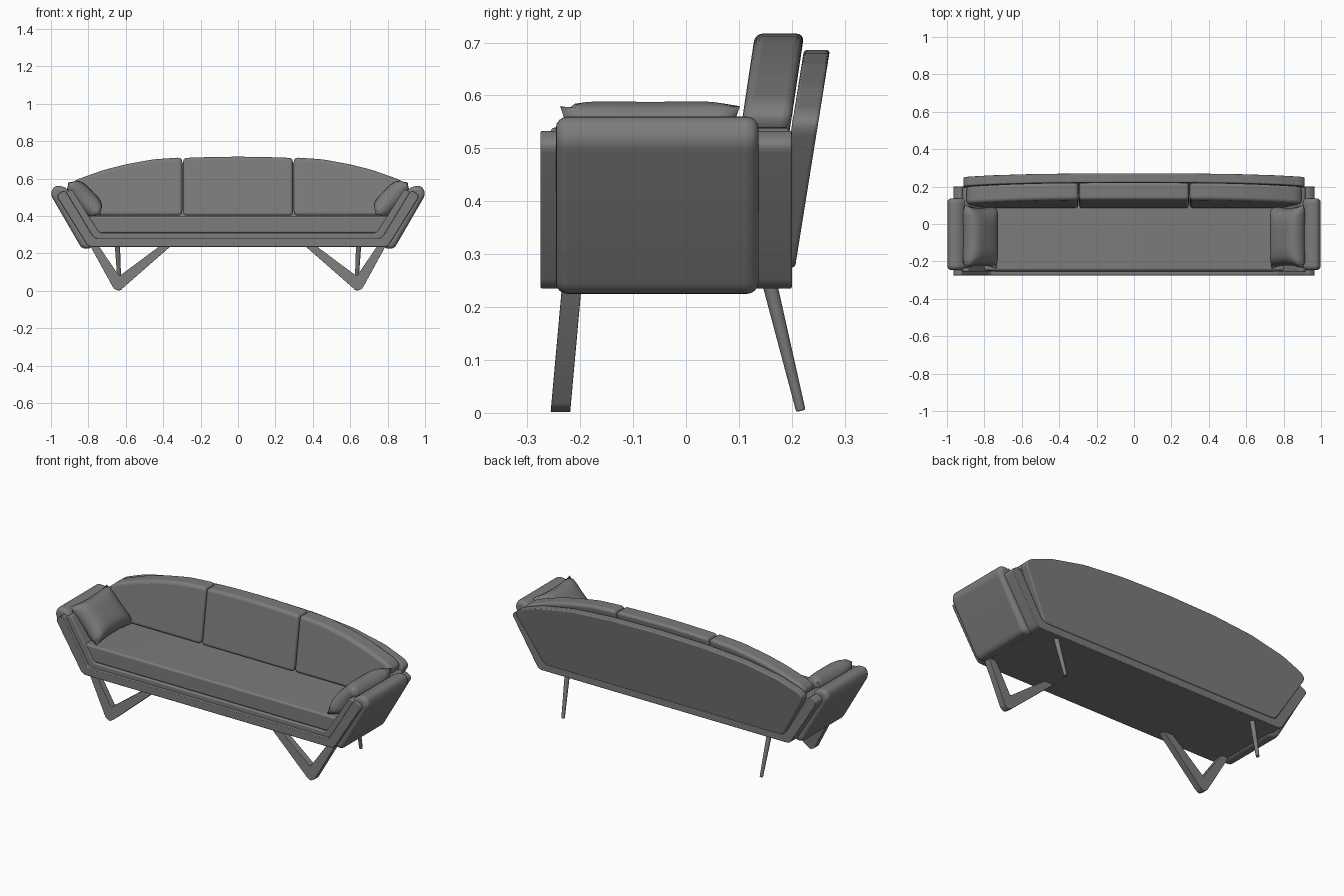
import bpy, bmesh, math
from mathutils import Vector

cube = bpy.data.objects.get("Cube")
if cube:
    bpy.data.objects.remove(cube, do_unlink=True)

grey = bpy.data.materials.new("charcoal grey")
grey.use_nodes = True
grey.diffuse_color = (0.2, 0.2, 0.2, 1)
grey.node_tree.nodes["Principled BSDF"].inputs["Base Color"].default_value = (0.2, 0.2, 0.2, 1)


def finish(name, bm, bevel=0, segments=4, angle=40):
    """Turn a bmesh into a shaded object, with optional rounded rims."""
    bmesh.ops.recalc_face_normals(bm, faces=bm.faces)
    mesh = bpy.data.meshes.new(name)
    bm.to_mesh(mesh)
    bm.free()
    ob = bpy.data.objects.new(name, mesh)
    bpy.context.collection.objects.link(ob)
    mesh.materials.append(grey)
    if bevel:
        mod = ob.modifiers.new("rounding", 'BEVEL')
        mod.width, mod.segments = bevel, segments
        mod.limit_method, mod.angle_limit = 'ANGLE', math.radians(50)
    bpy.ops.object.select_all(action='DESELECT')
    ob.select_set(True)
    bpy.context.view_layer.objects.active = ob
    bpy.ops.object.shade_smooth_by_angle(angle=math.radians(angle))
    return ob


def rounded(points, radius, steps=5):
    """Round every corner of an outline with a small curve."""
    out = []
    pts = [Vector(p) for p in points]
    for i, p in enumerate(pts):
        a, b = pts[i - 1] - p, pts[(i + 1) % len(pts)] - p
        start = p + a.normalized() * min(radius, a.length * 0.45)
        end = p + b.normalized() * min(radius, b.length * 0.45)
        for k in range(steps + 1):
            t = k / steps
            out.append(start * (1 - t) ** 2 + p * 2 * t * (1 - t) + end * t * t)
    return out


def mirrored(half):
    return half + [(-x, z) for x, z in reversed(half) if x > 0]


def slab(name, outline, y0, y1, bevel=0, lean=0, side=1, base=0, segments=4):
    """Extrude an x-z outline along y, leaning back with height above base."""
    bm = bmesh.new()
    rings = [[bm.verts.new((side * x, y + lean * (z - base), z)) for x, z in outline]
             for y in (y0, y1)]
    bm.faces.new(rings[0])
    bm.faces.new(rings[1])
    n = len(outline)
    for i in range(n):
        j = (i + 1) % n
        bm.faces.new((rings[0][i], rings[0][j], rings[1][j], rings[1][i]))
    return finish(name, bm, bevel, segments)


# Shallow tray frame and its padded lining
frame = mirrored([(0, .235), (.80, .235), (.972, .51), (.925, .54), (.768, .28), (0, .28)])
slab("frame", rounded(frame, .022), -.275, .2, .003, segments=2)
lining = mirrored([(0, .27), (.765, .27), (.925, .525), (.89, .545), (.74, .307), (0, .307)])
slab("lining", rounded(lining, .02), -.255, .195, .006)

# Back board with an arched top
board = mirrored([(0, .275), (.76, .275), (.918, .545), (.895, .572), (.76, .62),
                  (.55, .66), (.3, .68), (0, .686)])
slab("back_board", rounded(board, .025), .158, .207, .006, lean=.16, base=.28)

# Seat cushion, wider at the top
seat = [(-.785, .308), (.785, .308), (.835, .4), (-.835, .4)]
slab("seat_cushion", rounded(seat, .03), -.248, .14, .022)

# Three back cushions
centre = mirrored([(0, .402), (.293, .402), (.293, .71), (.15, .715), (0, .717)])
slab("middle_back_cushion", rounded(centre, .02), .065, .158, .03, lean=.15, base=.28)
wing = [(.298, .402), (.80, .402), (.902, .56), (.87, .592), (.72, .645),
        (.6, .676), (.45, .703), (.298, .713)]

front_leg = [(.79, .24), (.665, .012), (.64, 0), (.615, .015), (.36, .238),
             (.42, .238), (.635, .078), (.745, .24)]
arm = [(.785, .225), (.835, .225), (1.003, .515), (.985, .56), (.935, .56),
       (.895, .53), (.745, .28)]


def pillow(name, side):
    """Puffed square with pinched corners, leaning on the arm."""
    bm = bmesh.new()
    n = 14
    along = Vector((side * .70, 0, .72)).normalized()
    normal = Vector((-side * .72, 0, .70)).normalized()
    centre = Vector((side * .822, -.068, .492))
    for face in (1, -1):
        grid = []
        for i in range(n + 1):
            u = 2 * i / n - 1
            row = []
            for j in range(n + 1):
                v = 2 * j / n - 1
                puff = face * .06 * ((1 - u ** 4) * (1 - v ** 4)) ** .5
                pu = u * .122 * (1 - .1 * (1 - v * v))
                pv = v * .17 * (1 - .1 * (1 - u * u))
                row.append(bm.verts.new(centre + along * pu + normal * puff + Vector((0, pv, 0))))
            grid.append(row)
        for i in range(n):
            for j in range(n):
                bm.faces.new((grid[i][j], grid[i + 1][j], grid[i + 1][j + 1], grid[i][j + 1]))
    bmesh.ops.remove_doubles(bm, verts=bm.verts, dist=.0005)
    finish(name, bm, angle=75)


def rear_leg(name, side):
    """Tapered round peg splayed backwards."""
    top, foot = Vector((side * .645, .158, .245)), Vector((side * .632, .217, .004))
    bm = bmesh.new()
    bmesh.ops.create_cone(bm, cap_ends=True, segments=20, radius1=.009, radius2=.014,
                          depth=(top - foot).length)
    turn = (top - foot).to_track_quat('Z', 'Y').to_matrix()
    bmesh.ops.rotate(bm, verts=bm.verts, matrix=turn)
    bmesh.ops.translate(bm, verts=bm.verts, vec=(top + foot) / 2)
    finish(name, bm, .003, 2)


# Paired parts on each side
for label, side in (("left", 1), ("right", -1)):
    slab(label + "_arm_pad", rounded(arm, .025), -.246, .137, .022, side=side)
    slab(label + "_back_cushion", rounded(wing, .025), .065, .158, .03,
         lean=.15, side=side, base=.28)
    slab(label + "_front_leg", rounded(front_leg, .008, 3), -.256, -.219, .002,
         lean=.09, side=side, segments=2)
    rear_leg(label + "_rear_leg", side)
    pillow(label + "_pillow", side)
